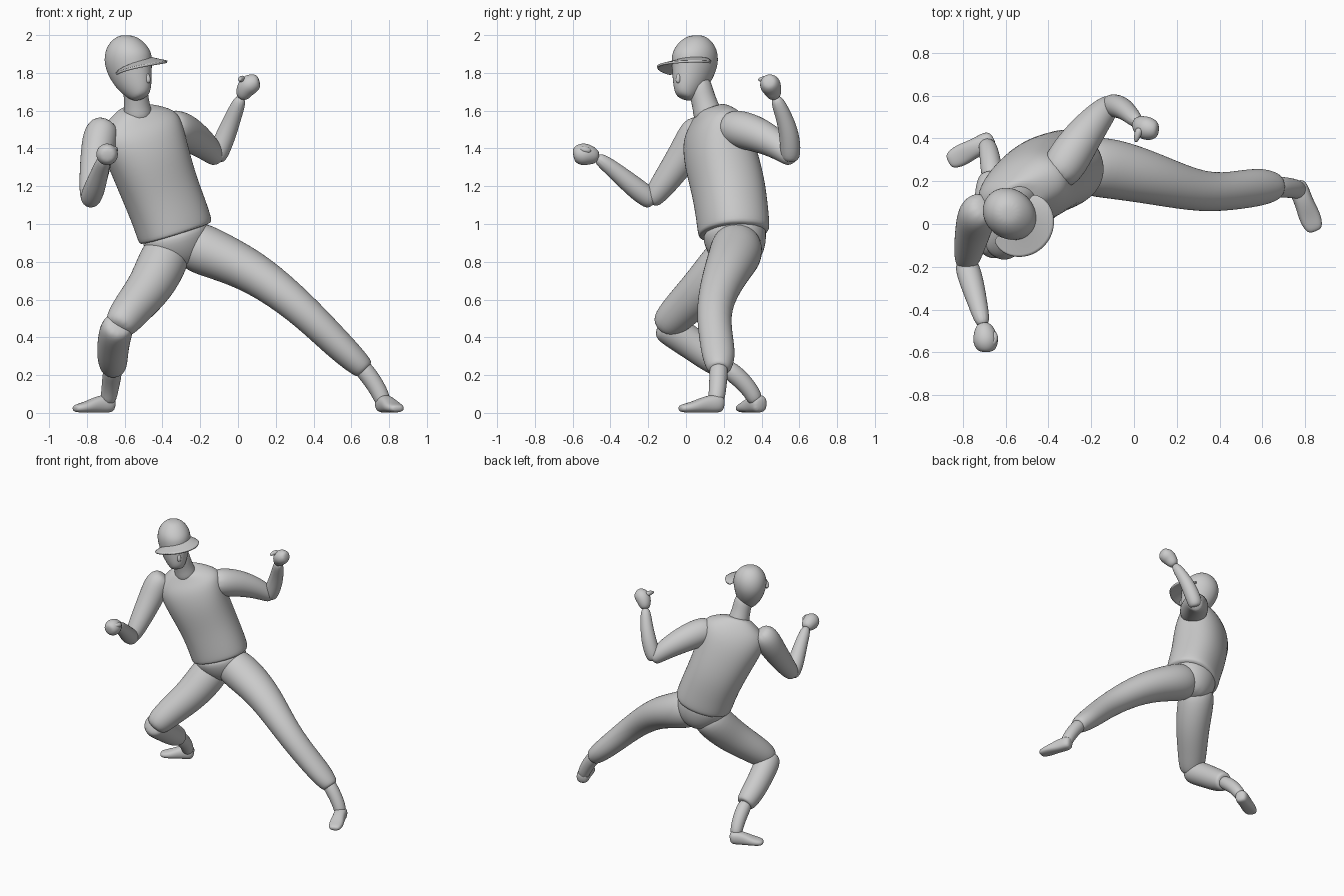
import bpy, bmesh
from math import cos, sin, pi, radians
from mathutils import Vector

GROW = 1.045  # makes up for subdivision shrinkage


def loft(name, rings, ref=(0, 0, 1), sides=12, square=1.0, floor=False):
    """Skin rings of (x, y, z, half size along ref, half size across it)."""
    bm = bmesh.new()
    pts = [Vector(r[:3]) for r in rings]
    loops = []
    for i, r in enumerate(rings):
        t = (pts[min(i + 1, len(pts) - 1)] - pts[max(i - 1, 0)]).normalized()
        u = Vector(ref)
        u = (u - t * u.dot(t)).normalized()
        v = t.cross(u)
        a, b = r[3] * GROW, r[-1] * GROW
        loop = []
        for k in range(sides):
            c, s = cos(2 * pi * k / sides), sin(2 * pi * k / sides)
            c = abs(c) ** square * (1 if c > 0 else -1)
            s = abs(s) ** square * (1 if s > 0 else -1)
            p = pts[i] + u * a * c + v * b * s
            if floor:
                p.z = max(p.z, 0.0)
            loop.append(bm.verts.new(p))
        loops.append(loop)
    for l0, l1 in zip(loops, loops[1:]):
        for k in range(sides):
            n = (k + 1) % sides
            bm.faces.new((l0[k], l0[n], l1[n], l1[k]))
    bm.faces.new(loops[0][::-1])
    bm.faces.new(loops[-1])
    return finish(name, bm)


def finish(name, bm):
    bmesh.ops.recalc_face_normals(bm, faces=bm.faces[:])
    for f in bm.faces:
        f.smooth = True
    me = bpy.data.meshes.new(name)
    bm.to_mesh(me)
    bm.free()
    ob = bpy.data.objects.new(name, me)
    bpy.context.collection.objects.link(ob)
    sub = ob.modifiers.new("smooth", 'SUBSURF')
    sub.levels = sub.render_levels = 2
    return ob


# Torso, leaning over the bent leg and turned to the side
ACROSS = (0.9, 0.42, 0)
loft("shirt", [
    (-0.327, 0.255, 0.945, 0.185, 0.165), (-0.33, 0.255, 0.955, 0.20, 0.178),
    (-0.36, 0.245, 1.05, 0.198, 0.18), (-0.42, 0.225, 1.2, 0.20, 0.185),
    (-0.475, 0.18, 1.36, 0.215, 0.18), (-0.515, 0.155, 1.48, 0.23, 0.155),
    (-0.532, 0.145, 1.55, 0.21, 0.115), (-0.54, 0.125, 1.60, 0.115, 0.08),
    (-0.54, 0.12, 1.615, 0.07, 0.065)], ACROSS, 16, 0.9)
loft("pelvis", [
    (-0.345, 0.25, 1.0, 0.18, 0.165), (-0.325, 0.26, 0.92, 0.185, 0.165),
    (-0.30, 0.275, 0.84, 0.16, 0.14), (-0.285, 0.275, 0.77, 0.08, 0.085)], ACROSS)

# Neck, head and cap
loft("neck", [(-0.525, 0.125, 1.54, 0.085), (-0.535, 0.105, 1.62, 0.069),
              (-0.54, 0.085, 1.68, 0.064), (-0.55, 0.06, 1.78, 0.064)], (1, 0, 0))
ANG = radians(-40)
FWD, SIDE = Vector((cos(ANG), sin(ANG), 0)), Vector((-sin(ANG), cos(ANG), 0))
HEAD = Vector((-0.585, 0.05, 0))
profile = [(1.665, 0.10, 0.035, 0.035), (1.69, 0.088, 0.066, 0.055),
           (1.735, 0.06, 0.095, 0.08), (1.80, 0.025, 0.122, 0.102),
           (1.87, 0.002, 0.136, 0.117), (1.93, -0.003, 0.118, 0.107),
           (1.975, -0.002, 0.08, 0.075), (2.0, 0, 0.035, 0.035)]
head = loft("head_and_cap", [(*(HEAD + FWD * o)[:2], z, a, b) for z, o, a, b in profile],
            FWD, 14)
loft("nose", [(*(HEAD + FWD * o)[:2], z, r) for z, o, r in
              [(1.80, 0.135, 0.01), (1.765, 0.145, 0.017), (1.745, 0.14, 0.013)]], FWD, 6)

# Cap brim: arched crescent
bm = bmesh.new()
rows = []
for j in range(3):
    row = []
    for i in range(11):
        s = i / 5 - 1
        th = s * radians(80)
        rad = 0.11 + 0.048 * j * max(cos(th * 1.05), 0) ** 0.6 + 0.006 * j
        p = HEAD + FWD * (rad * cos(th) + 0.01) + SIDE * rad * sin(th)
        p.z = 1.872 + 0.032 * s - 0.03 * s * s - 0.01 * j
        row.append(bm.verts.new(p))
    rows.append(row)
for r0, r1 in zip(rows, rows[1:]):
    for i in range(10):
        bm.faces.new((r0[i], r1[i], r1[i + 1], r0[i + 1]))
brim = finish("cap_brim", bm)
thick = brim.modifiers.new("thickness", 'SOLIDIFY')
thick.thickness = 0.012
thick.offset = 0

# Lowered arm, reaching forward
loft("right_upper_arm", [
    (-0.69, 0.09, 1.54, 0.06), (-0.725, 0.06, 1.49, 0.095), (-0.745, 0.0, 1.38, 0.088),
    (-0.765, -0.09, 1.25, 0.075), (-0.78, -0.165, 1.15, 0.06),
    (-0.785, -0.195, 1.11, 0.04)], (1, 0, 0))
loft("right_forearm", [
    (-0.785, -0.165, 1.11, 0.04), (-0.78, -0.2, 1.14, 0.058), (-0.755, -0.28, 1.2, 0.056),
    (-0.725, -0.39, 1.295, 0.043), (-0.702, -0.48, 1.36, 0.033)], (1, 0, 0))
loft("right_fist", [
    (-0.705, -0.46, 1.35, 0.032), (-0.698, -0.505, 1.365, 0.055),
    (-0.692, -0.545, 1.37, 0.064), (-0.69, -0.58, 1.368, 0.052),
    (-0.69, -0.598, 1.365, 0.03)], (1, 0, 0), 8)
loft("right_thumb", [(-0.66, -0.5, 1.385, 0.02), (-0.645, -0.54, 1.395, 0.02),
                     (-0.67, -0.57, 1.40, 0.015)], (0, 0, 1), 6)

# Raised arm, swung back
loft("left_upper_arm", [
    (-0.38, 0.20, 1.52, 0.08), (-0.325, 0.275, 1.505, 0.102), (-0.26, 0.38, 1.475, 0.094),
    (-0.18, 0.485, 1.42, 0.075), (-0.12, 0.55, 1.36, 0.056), (-0.105, 0.57, 1.335, 0.038)])
loft("left_forearm", [
    (-0.12, 0.55, 1.335, 0.04), (-0.105, 0.555, 1.37, 0.055), (-0.06, 0.547, 1.48, 0.053),
    (-0.02, 0.515, 1.58, 0.042), (0.02, 0.47, 1.68, 0.033)], (1, 0, 0))
loft("left_fist", [
    (0.015, 0.475, 1.66, 0.032), (0.035, 0.458, 1.71, 0.052), (0.06, 0.445, 1.74, 0.06),
    (0.092, 0.44, 1.75, 0.05), (0.115, 0.438, 1.755, 0.03)], (0, 1, 0), 8)
loft("left_thumb", [(0.03, 0.45, 1.765, 0.025), (0.015, 0.415, 1.77, 0.018),
                    (0.008, 0.38, 1.762, 0.01)], (0, 0, 1), 6)

# Stretched leg
loft("left_trouser_leg", [
    (-0.30, 0.27, 0.91, 0.10), (-0.22, 0.27, 0.88, 0.138), (-0.10, 0.26, 0.83, 0.127, 0.142),
    (0.10, 0.21, 0.74, 0.11, 0.12), (0.33, 0.14, 0.56, 0.09), (0.50, 0.16, 0.39, 0.082, 0.09),
    (0.60, 0.175, 0.295, 0.073, 0.088), (0.665, 0.175, 0.235, 0.06, 0.065),
    (0.675, 0.175, 0.225, 0.045)])
loft("left_ankle", [(0.63, 0.175, 0.27, 0.05), (0.70, 0.172, 0.19, 0.048),
                    (0.755, 0.165, 0.10, 0.045), (0.775, 0.155, 0.04, 0.04)], (0, 1, 0))

# Bent leg
loft("right_trouser_thigh", [
    (-0.35, 0.29, 0.90, 0.10), (-0.385, 0.24, 0.83, 0.135), (-0.455, 0.11, 0.675, 0.122),
    (-0.555, -0.01, 0.56, 0.105), (-0.62, -0.095, 0.475, 0.092),
    (-0.64, -0.12, 0.44, 0.06)], (1, 0, 0))
loft("right_trouser_shin", [
    (-0.63, -0.14, 0.475, 0.06), (-0.64, -0.10, 0.455, 0.09), (-0.66, 0.02, 0.375, 0.085),
    (-0.665, 0.13, 0.295, 0.082), (-0.66, 0.215, 0.24, 0.07),
    (-0.66, 0.225, 0.235, 0.05)], (1, 0, 0))
loft("right_ankle", [(-0.66, 0.19, 0.255, 0.05), (-0.668, 0.28, 0.19, 0.05),
                     (-0.68, 0.35, 0.11, 0.044), (-0.69, 0.375, 0.05, 0.04)], (1, 0, 0))


# Shoes: same shape laid from heel to toe
def shoe(name, heel, toe):
    h, t = Vector((*heel, 0)), Vector((*toe, 0))
    shape = [(0, 0.045, 0.035, 0.03), (0.12, 0.05, 0.05, 0.048), (0.4, 0.045, 0.045, 0.042),
             (0.7, 0.03, 0.028, 0.052), (0.92, 0.024, 0.022, 0.043), (1, 0.022, 0.012, 0.025)]
    loft(name, [(*h.lerp(t, f)[:2], z, hz, w) for f, z, hz, w in shape], square=0.8, floor=True)


shoe("left_shoe", (0.755, 0.20), (0.848, -0.035))
shoe("right_shoe", (-0.655, 0.40), (-0.868, 0.29))
